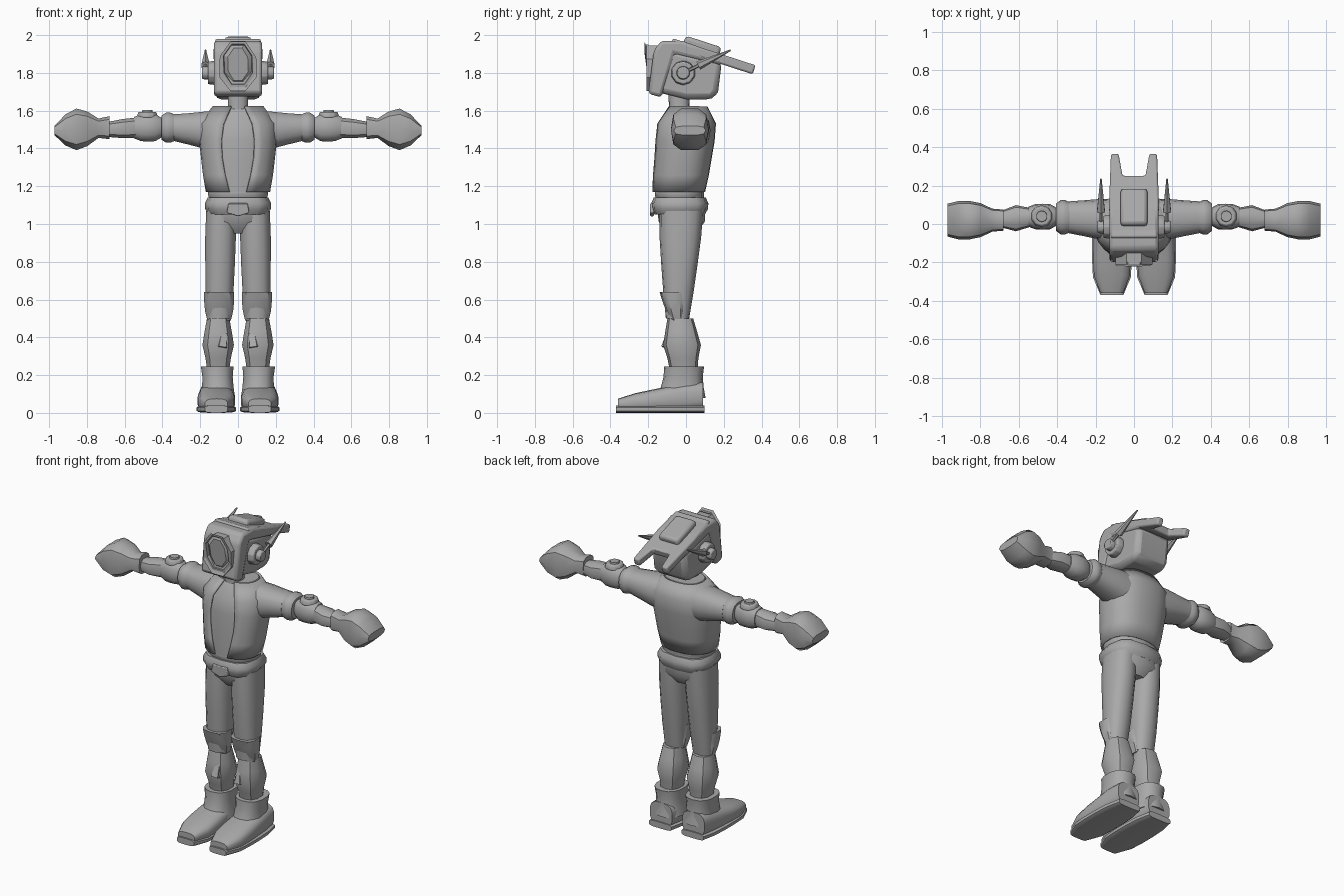
import bpy, bmesh, math
from mathutils import Vector, Matrix

cube = bpy.data.objects.get("Cube")
if cube:
    bpy.data.objects.remove(cube)

shade = (0.4, 0.4, 0.4, 1)
grey = bpy.data.materials.new("plain_grey")
grey.use_nodes = True
grey.diffuse_color = shade
grey.node_tree.nodes["Principled BSDF"].inputs["Base Color"].default_value = shade


def finish(name, bm, bevel=0, mirror=False, solid=0, angle=40):
    """Turn a bmesh into a shaded object with its modifiers."""
    bmesh.ops.recalc_face_normals(bm, faces=bm.faces)
    mesh = bpy.data.meshes.new(name)
    bm.to_mesh(mesh)
    bm.free()
    ob = bpy.data.objects.new(name, mesh)
    bpy.context.collection.objects.link(ob)
    mesh.materials.append(grey)
    if solid:
        thickness = ob.modifiers.new("Thickness", 'SOLIDIFY')
        thickness.thickness = solid
        thickness.offset = 0
    if bevel:
        rounding = ob.modifiers.new("Bevel", 'BEVEL')
        rounding.width = bevel
        rounding.segments = 2
        rounding.limit_method = 'ANGLE'
    if mirror:
        ob.modifiers.new("Mirror", 'MIRROR')
    bpy.ops.object.select_all(action='DESELECT')
    ob.select_set(True)
    bpy.context.view_layer.objects.active = ob
    bpy.ops.object.shade_smooth_by_angle(angle=math.radians(angle))


def power(value, square):
    return math.copysign(abs(value) ** (2 / square), value)


def limb(name, start, end, radii, flat=(1, 1), depths=None, axis='Z',
         sides=14, square=2.4, gap=0, **options):
    """Loft rounded-square rings, evenly spaced from start to end.
    Depth is radius times flat, unless listed; gap leaves the front open."""
    bm = bmesh.new()
    rows = []
    start, end = Vector(start), Vector(end)
    for i, radius in enumerate(radii):
        t = i / (len(radii) - 1)
        depth = depths[i] if depths else radius * (flat[0] + (flat[1] - flat[0]) * t)
        opening = gap * (0.7 + 0.6 * math.sin(math.pi * t))
        row = []
        for k in range(sides + 1 if gap else sides):
            a = opening + 2 * (math.pi - opening) * k / sides
            u = radius * power(math.sin(a), square)
            v = -depth * power(math.cos(a), square)
            offset = {'X': (0, v, u), 'Y': (u, 0, v), 'Z': (u, v, 0)}[axis]
            row.append(bm.verts.new(start.lerp(end, t) + Vector(offset)))
        rows.append(row)
    for low, high in zip(rows, rows[1:]):
        for k in range(sides):
            j = (k + 1) % len(low)
            bm.faces.new((low[k], low[j], high[j], high[k]))
    if not gap:
        bm.faces.new(rows[0])
        bm.faces.new(rows[-1])
    finish(name, bm, **options)


def prism(name, outline, depth, place, **options):
    """Extrude a flat outline along its local z axis, centred, then place it."""
    bm = bmesh.new()
    face = bm.faces.new([bm.verts.new((x, y, -depth / 2)) for x, y in outline])
    grown = bmesh.ops.extrude_face_region(bm, geom=[face])["geom"]
    moved = [item for item in grown if isinstance(item, bmesh.types.BMVert)]
    bmesh.ops.translate(bm, vec=(0, 0, depth), verts=moved)
    bm.transform(place)
    finish(name, bm, **options)


def disc(name, radius, tip, depth, start, direction, sides=10, **options):
    """Straight or tapered round part, standing on its start point."""
    bm = bmesh.new()
    bmesh.ops.create_cone(bm, cap_ends=True, segments=sides,
                          radius1=radius, radius2=tip, depth=depth)
    aim = Vector(direction).normalized()
    turn = aim.to_track_quat('Z', 'Y').to_matrix().to_4x4()
    bm.transform(Matrix.Translation(Vector(start) + aim * depth / 2) @ turn)
    finish(name, bm, mirror=True, **options)


def visor(name, centre, half_width, half_height, depth):
    """Octagonal frame facing forward with a sunken, slightly domed pane."""
    bm = bmesh.new()
    bmesh.ops.create_cone(bm, cap_ends=True, segments=8, radius1=1, radius2=1, depth=depth)
    bm.transform(Matrix.Translation(centre) @ Matrix.Rotation(math.pi / 2, 4, 'X')
                 @ Matrix.Diagonal((half_width, half_height, 1, 1))
                 @ Matrix.Rotation(math.pi / 8, 4, 'Z'))
    front = min(bm.faces, key=lambda f: f.calc_center_median().y)
    for thickness, rise in ((0.01, 0.02), (0.015, 0), (0.004, -0.02), (0.02, 0.015)):
        bmesh.ops.inset_region(bm, faces=[front], thickness=thickness, depth=rise)
    finish(name, bm, angle=25)


# Side outlines are drawn in (y, z) and extruded across x
side = Matrix(((0, 0, 1, 0), (1, 0, 0, 0), (0, 1, 0, 0), (0, 0, 0, 1)))

# Head and helmet
prism("head", [(-.16, 1.7), (0, 1.66), (.14, 1.66), (.17, 1.7), (.19, 1.86), (-.1, 1.93)],
      depth=.24, place=side, bevel=.03)
prism("helmet_hood", [(-.2, 1.69), (-.13, 1.67), (-.06, 1.9), (.19, 1.84), (.2, 1.89),
                      (-.02, 1.97), (-.13, 1.97), (-.17, 1.92)],
      depth=.256, place=side, bevel=.018)
visor("visor", (0, -.17, 1.825), half_width=.105, half_height=.13, depth=.08)

# Sloping roof plate with two rear fins and a raised pad
slope = Matrix.Translation((0, -.02, 1.94)) @ Matrix.Rotation(math.radians(-18), 4, 'X')
half = [(.12, -.06), (.13, .12), (.12, .4), (.08, .4), (.06, .28)]
prism("helmet_roof_fins", half + [(-x, y) for x, y in reversed(half)],
      depth=.05, place=slope, bevel=.01)
prism("roof_pad", [(-.07, 0), (.07, 0), (.07, .2), (-.07, .2)],
      depth=.08, place=slope @ Matrix.Translation((0, 0, .02)), bevel=.018)

# Ear pieces and antennae
ear = Vector((.115, -.015, 1.8))
back = Vector((0, .24, .115))
outward = Vector((1, 0, 0))
disc("ear_base", .066, .06, depth=.045, start=ear, direction=outward, bevel=.006)
disc("ear_cap", .04, .034, depth=.075, start=ear, direction=outward, bevel=.006)
root = ear + outward * .057
disc("antenna_rod", .008, .01, depth=.12, start=root, direction=back, sides=6)
disc("antenna_blade", .024, .004, depth=.19, start=root + back / 3, direction=back, sides=6)

# Neck and torso
limb("neck", (0, -.03, 1.52), (0, -.04, 1.72), [.065, .055, .055])
bottom, top = Vector((0, -.04, 1.17)), Vector((0, .01, 1.62))
torso = [.165, .18, .19, .2, .2, .13]
limb("jacket", bottom, top, torso, flat=(.82, .75), sides=24, gap=.3, solid=.012)
limb("shirt", bottom, top, [r - .01 for r in torso], flat=(.82, .75), sides=24)
limb("waist", (0, -.03, 1.08), (0, -.03, 1.2), [.155, .155], flat=(.8, .8))
limb("jacket_hem", (0, -.035, 1.135), (0, -.035, 1.195), [.155, .163, .163, .15], flat=(.8, .8))
limb("belt", (0, -.033, 1.05), (0, -.033, 1.14), [.155, .174, .176, .16],
     flat=(.86, .86), sides=12, square=3)
prism("belt_buckle", [(-.06, 1.06), (0, 1.04), (.06, 1.06), (.05, 1.11), (-.05, 1.11)],
      depth=.02, place=Matrix.Translation((0, -.18, 0)) @ Matrix.Rotation(math.pi / 2, 4, 'X'),
      bevel=.005)
limb("hips", (0, -.02, .95), (0, -.025, 1.08), [.1, .165, .165], flat=(.75, .75))

# Arms
arm = dict(axis='X', mirror=True)
limb("sleeve", (.1, .02, 1.49), (.34, .035, 1.51), [.11, .1, .085, .072], flat=(1, 1.15), **arm)
limb("sleeve_cuff", (.335, .035, 1.51), (.405, .035, 1.51), [.072, .081, .081, .065],
     flat=(1.1, 1.1), **arm)
limb("elbow", (.4, .038, 1.51), (.55, .038, 1.51), [.05, .073, .075, .073, .058],
     flat=(.9, .9), **arm)
crown = (.48, .04, 1.563)
up = (0, 0, 1)
disc("elbow_disc", .06, .05, depth=.03, start=crown, direction=up, bevel=.006)
disc("elbow_disc_cap", .035, .028, depth=.04, start=crown, direction=up)
limb("forearm", (.53, .035, 1.51), (.7, .025, 1.5), [.057, .052, .04],
     depths=[.047, .068, .04], sides=10, **arm)
limb("glove", (.68, .02, 1.51), (.972, .02, 1.495), [.063, .053, .094, .114, .085, .025],
     depths=[.055, .06, .088, .1, .1, .085], sides=10, square=3, **arm)

# Legs
limb("trouser_leg", (.1, -.045, .5), (.09, -.025, 1.07), [.065, .075, .08, .083, .08],
     flat=(.95, 1.45), mirror=True)
limb("knee_pad", (.1, -.045, .49), (.1, -.07, .64), [.065, .077, .082, .082],
     flat=(.6, .85), sides=10, square=3, mirror=True)
limb("shin", (.105, -.012, .22), (.105, -.03, .5), [.06, .07, .087, .075, .062],
     flat=(1.2, 1.1), sides=10, mirror=True)
disc("shin_ridge", .035, .008, depth=.15, start=(.085, -.1, .345), direction=(-.1, .2, 1), sides=5)

# Boots
limb("boot_shaft", (.105, -.025, .08), (.11, -.01, .245), [.092, .085, .082, .088],
     flat=(1.4, 1.2), mirror=True)
limb("boot_foot", (.115, .09, .09), (.115, -.36, .045), [.08, .092, .097, .1, .095, .06],
     depths=[.075, .08, .07, .06, .05, .03], axis='Y', square=3, mirror=True)
limb("boot_sole", (.115, .098, .02), (.115, -.37, .02), [.08, .1, .105, .105, .1, .06],
     depths=[.02] * 6, axis='Y', square=4, mirror=True)
